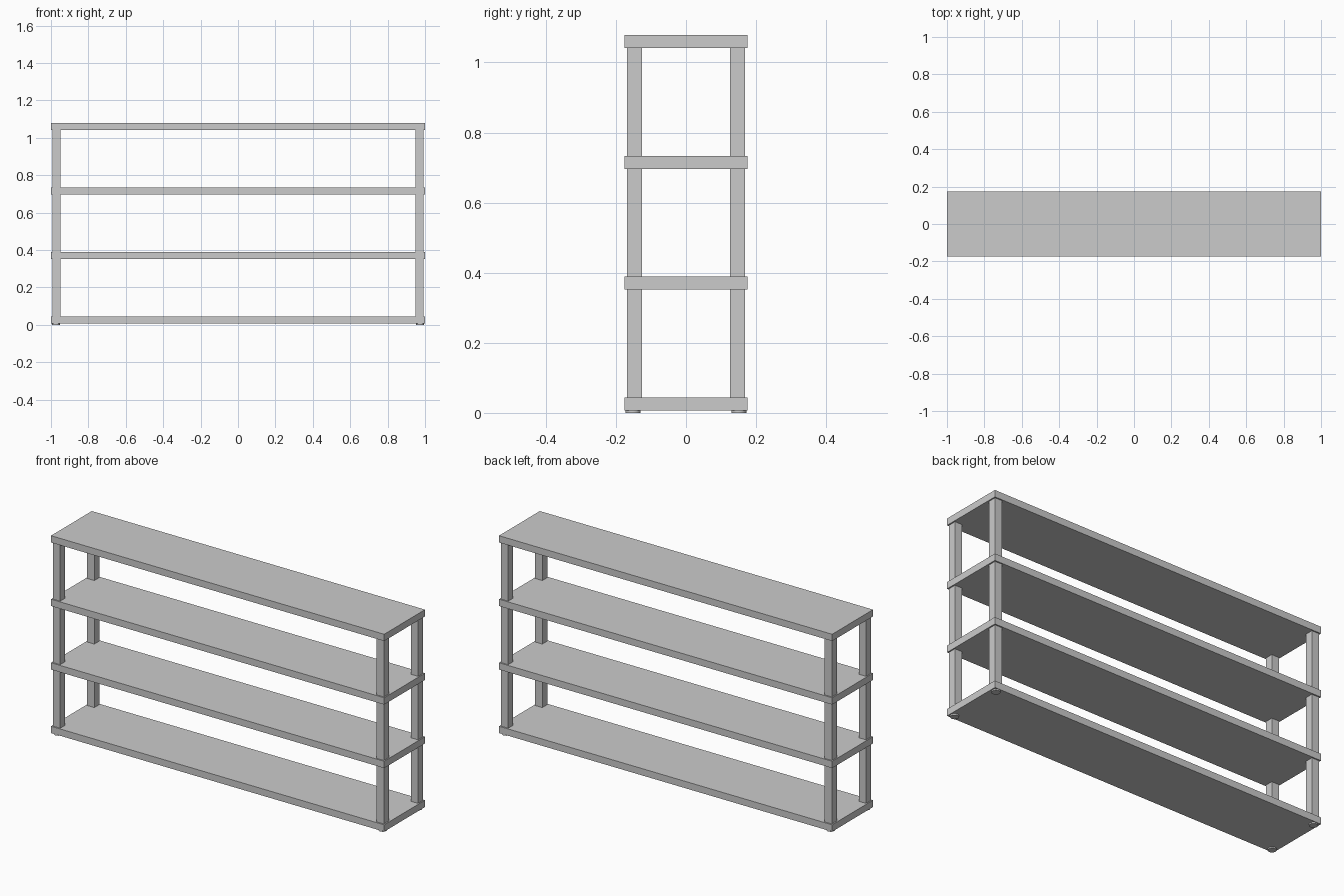
import bpy

if "Cube" in bpy.data.objects:
    bpy.data.objects.remove(bpy.data.objects["Cube"])

BOARD_T = 0.037                          # shelf thickness
BOTTOMS = [0.007 + 0.3447 * i for i in range(4)]
POST_W = 0.043


def box(name, center, size):
    bpy.ops.mesh.primitive_cube_add(size=1, location=center)
    ob = bpy.context.object
    ob.name = name
    ob.scale = size
    bpy.ops.object.transform_apply(location=False, rotation=False, scale=True)
    return ob


# Four full-length shelf boards
for i, z in enumerate(BOTTOMS):
    box(f"shelf_{i + 1}", (0, 0, z + BOARD_T / 2), (2, 0.35, BOARD_T))

for sx, side in ((-1, "left"), (1, "right")):
    for sy, face in ((-1, "front"), (1, "back")):
        # Square posts between neighbouring shelves
        for i in range(3):
            z0, z1 = BOTTOMS[i] + BOARD_T, BOTTOMS[i + 1]
            box(f"{face}_{side}_post_{i + 1}",
                (sx * 0.9715, sy * 0.1465, (z0 + z1) / 2),
                (POST_W, POST_W, z1 - z0))
        # Thin round foot pad under each corner
        bpy.ops.mesh.primitive_cylinder_add(
            vertices=32, radius=0.021, depth=0.007,
            location=(sx * 0.974, sy * 0.151, 0.0035))
        bpy.context.object.name = f"{face}_{side}_foot"
        bpy.ops.object.shade_smooth_by_angle()
